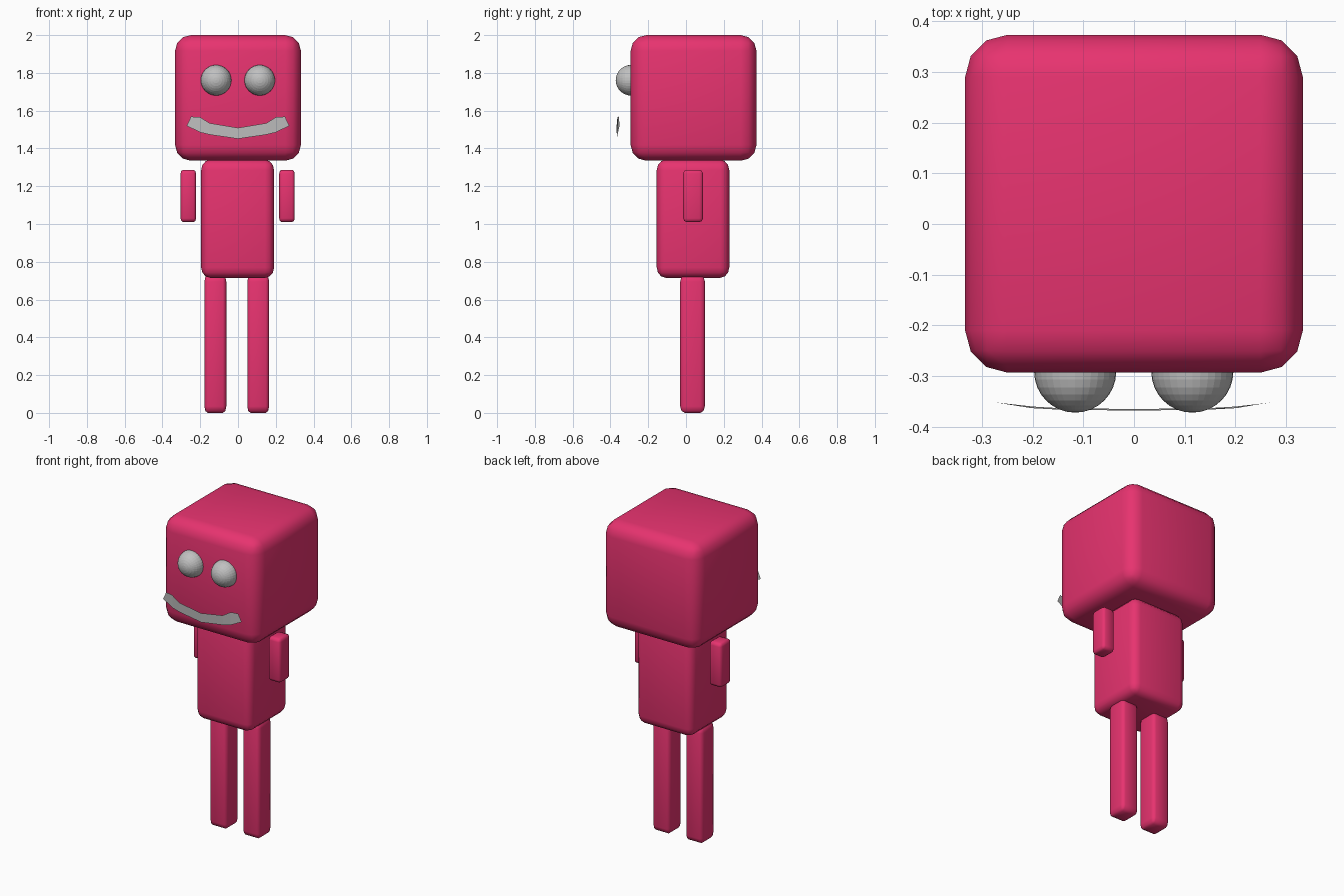
import bpy, bmesh, math
from mathutils import Matrix

if "Cube" in bpy.data.objects:
    bpy.data.objects.remove(bpy.data.objects["Cube"])


def material(name, rgb):
    m = bpy.data.materials.new(name)
    m.diffuse_color = (*rgb, 1)
    m.use_nodes = True
    m.node_tree.nodes["Principled BSDF"].inputs["Base Color"].default_value = m.diffuse_color
    return m


PINK = material("pink", (0.80, 0.033, 0.16))
GREY = material("grey", (0.53, 0.53, 0.53))


def finish(name, bm, mat, smooth):
    for f in bm.faces:
        f.smooth = smooth
    mesh = bpy.data.meshes.new(name)
    bm.to_mesh(mesh)
    bm.free()
    mesh.materials.append(mat)
    ob = bpy.data.objects.new(name, mesh)
    bpy.context.collection.objects.link(ob)
    return ob


def rounded_box(name, lo, hi, radii, segments):
    """Box between two corners, edges rounded by a separate radius per axis."""
    bm = bmesh.new()
    bmesh.ops.create_cube(bm, size=2)
    r = 0.25
    bmesh.ops.bevel(bm, geom=bm.edges[:], offset=r, segments=segments,
                    profile=0.5, affect='EDGES')
    for v in bm.verts:
        for i in range(3):
            half = (hi[i] - lo[i]) / 2
            c = v.co[i]
            a = abs(c)
            # keep the rounded zone at the wanted width, stretch the flat zone
            if a <= 1 - r:
                d = a / (1 - r) * (half - radii[i])
            else:
                d = half - radii[i] + (a - (1 - r)) / r * radii[i]
            v.co[i] = (hi[i] + lo[i]) / 2 + math.copysign(d, c)
    return finish(name, bm, PINK, True)


# Head and body
rounded_box("head", (-0.333, -0.293, 1.335), (0.333, 0.373, 2.0), (0.083,) * 3, 3)
rounded_box("body", (-0.195, -0.155, 0.715), (0.191, 0.229, 1.34), (0.048, 0.048, 0.055), 3)

# Arms and legs
for side, ax, lx in (("left", -0.263, -0.12), ("right", 0.259, 0.107)):
    rounded_box(side + "_arm", (ax - 0.041, -0.015, 1.01), (ax + 0.041, 0.09, 1.287),
                (0.014, 0.02, 0.02), 2)
    rounded_box(side + "_leg", (lx - 0.058, -0.031, 0.0), (lx + 0.058, 0.1, 0.73),
                (0.018, 0.025, 0.035), 2)

# Eyes, poles facing forward
for side, x in (("left", -0.116), ("right", 0.115)):
    bm = bmesh.new()
    bmesh.ops.create_uvsphere(bm, u_segments=32, v_segments=16, radius=0.081,
                              matrix=Matrix.Translation((x, -0.291, 1.761))
                              @ Matrix.Rotation(math.pi / 2, 4, 'X'))
    finish(side + "_eye", bm, GREY, False)

# Smiling mouth: a curved sheet, (top x, top z, bottom x, bottom z, y)
half = [(0.0, 1.509, 0.0, 1.451, -0.365),
        (0.15, 1.534, 0.15, 1.473, -0.363),
        (0.203, 1.567, 0.2, 1.485, -0.360),
        (0.249, 1.568, 0.272, 1.52, -0.352)]
rows = [(-a, b, -c, d, y) for a, b, c, d, y in half[:0:-1]] + half
bm = bmesh.new()
pairs = [(bm.verts.new((a, y - 0.003, b)), bm.verts.new((c, y, d))) for a, b, c, d, y in rows]
for (t0, b0), (t1, b1) in zip(pairs, pairs[1:]):
    bm.faces.new((b0, b1, t1, t0))
finish("mouth", bm, GREY, False)
